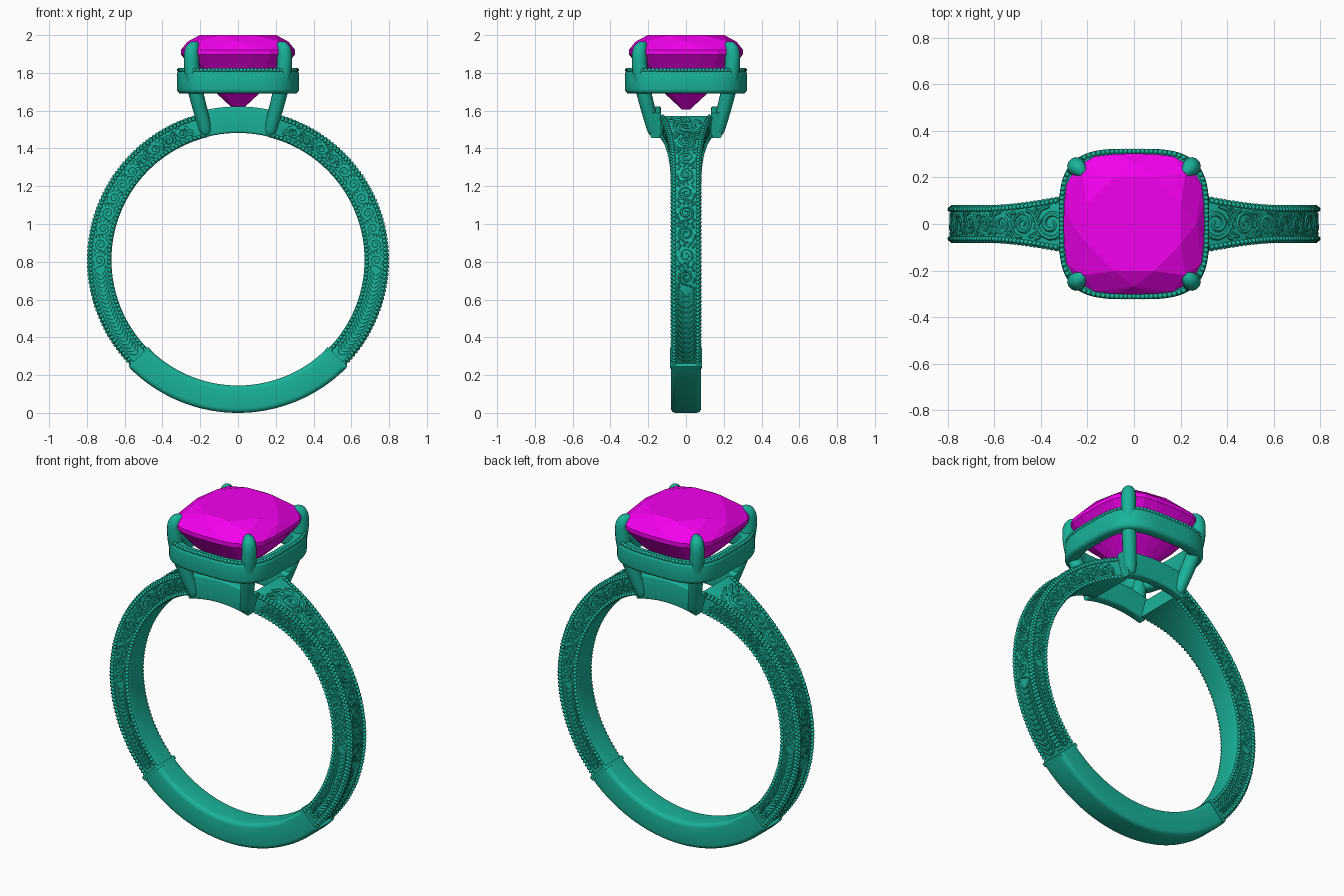
import bpy, bmesh
from math import sin, cos, pi, radians
from mathutils import Vector

if "Cube" in bpy.data.objects:
    bpy.data.objects.remove(bpy.data.objects["Cube"])

C = 0.81  # height of the ring centre


def material(name, rgb):
    m = bpy.data.materials.new(name)
    m.diffuse_color = (*rgb, 1)
    m.use_nodes = True
    m.node_tree.nodes["Principled BSDF"].inputs["Base Color"].default_value = m.diffuse_color
    return m


METAL = material("green_metal", (0.01, 0.45, 0.32))
GEM = material("magenta_gem", (0.9, 0.0, 0.85))


def finish(ob, mat, smooth=True):
    ob.data.materials.append(mat)
    bpy.ops.object.select_all(action='DESELECT')
    ob.select_set(True)
    bpy.context.view_layer.objects.active = ob
    if ob.type == 'CURVE':
        bpy.ops.object.convert(target='MESH')
    if smooth:
        bpy.ops.object.shade_smooth_by_angle(angle=radians(40))
    return ob


def mesh_object(name, verts, faces, mat=METAL):
    me = bpy.data.meshes.new(name)
    me.from_pydata(verts, [], faces)
    bm = bmesh.new()
    bm.from_mesh(me)
    bmesh.ops.recalc_face_normals(bm, faces=bm.faces)
    bm.to_mesh(me)
    bm.free()
    ob = bpy.data.objects.new(name, me)
    bpy.context.collection.objects.link(ob)
    return finish(ob, mat)


def curve_object(name, strokes, kind='POLY', res=1):
    """Tubes through (point, radius) lists."""
    cu = bpy.data.curves.new(name, 'CURVE')
    cu.dimensions = '3D'
    cu.bevel_depth = 1
    cu.bevel_resolution = res
    cu.use_fill_caps = True
    for pts in strokes:
        sp = cu.splines.new(kind)
        sp.points.add(len(pts) - 1)
        for p, (co, r) in zip(sp.points, pts):
            p.co = (*co, 1)
            p.radius = r
        if kind == 'NURBS':
            sp.order_u = 3
            sp.use_endpoint_u = True
            sp.resolution_u = 5
    ob = bpy.data.objects.new(name, cu)
    bpy.context.collection.objects.link(ob)
    return finish(ob, METAL)


def loft(rows, closed=False):
    n, m = len(rows[0]), len(rows)
    faces = [(i * n + j, i * n + (j + 1) % n, (i + 1) % m * n + (j + 1) % n, (i + 1) % m * n + j)
             for i in range(m if closed else m - 1) for j in range(n)]
    if not closed:
        faces += [tuple(range(n)), tuple(range((m - 1) * n, m * n))]
    return [p for row in rows for p in row], faces


def rounded(a0, a1, b0, b1, c, seg=4):
    """Rounded rectangle as (a, b) points."""
    out = []
    for k, (a, b) in enumerate([(a1 - c, b1 - c), (a0 + c, b1 - c), (a0 + c, b0 + c), (a1 - c, b0 + c)]):
        for i in range(seg + 1):
            t = (k + i / seg) * pi / 2
            out.append((a + c * cos(t), b + c * sin(t)))
    return out


def polar(deg, r, y, sx=1):
    return Vector((sx * r * cos(radians(deg)), y, C + r * sin(radians(deg))))


def width(deg):
    """Half width of the shank, flaring towards the head."""
    return 0.08 + 0.075 * max(0, (deg - 35) / 43) ** 2


def arc(name, d0, d1, steps, prof, sx=1):
    degs = [d0 + (d1 - d0) * i / steps for i in range(steps + 1)]
    mesh_object(name, *loft([[polar(d, r, y, sx) for r, y in prof(d)] for d in degs]))


def shank_profile(d):
    w = width(d) - 0.011
    return rounded(0.67, 0.786, -w, w, 0.008)


# Band: plain bottom, engraved shoulders, collars where they meet
arc("plain_band", -135, -45, 50, lambda d: rounded(0.665, 0.81, -0.08, 0.08, 0.025))
for sx, side in ((1, "right"), (-1, "left")):
    arc(side + "_shoulder", -46, 76, 70, shank_profile, sx)
    arc(side + "_collar", -45.8, -44.2, 2, lambda d: rounded(0.663, 0.808, -0.084, 0.084, 0.012), sx)

# Bridge rails between the prongs
for sy, side in ((-1, "front"), (1, "back")):
    arc(side + "_bridge", 73.5, 106.5, 16,
        lambda d: rounded(0.672, 0.812, sy * 0.16 - 0.028, sy * 0.16 + 0.028, 0.012))


# Cushion outline shared by gallery and gem
def cushion(a, t, z, p=3.5):
    k = a / (abs(cos(t)) ** p + abs(sin(t)) ** p) ** (1 / p)
    return Vector((k * cos(t), k * sin(t), z))


gallery = rounded(0.255, 0.323, 1.69, 1.815, 0.024)
mesh_object("gallery_ring", *loft([[cushion(a, 2 * pi * i / 96, z) for a, z in gallery]
                                  for i in range(96)], closed=True))


# Bead rows
def beads(name, centres, r):
    bm = bmesh.new()
    bmesh.ops.create_icosphere(bm, subdivisions=2, radius=r)
    tv = [v.co.copy() for v in bm.verts]
    tf = [[v.index for v in f.verts] for f in bm.faces]
    bm.free()
    mesh_object(name, [c + v for c in centres for v in tv],
                [[i + k * len(tv) for i in f] for k in range(len(centres)) for f in tf])


row = []
for sx in (1, -1):
    for sy in (1, -1):
        for r, inset in ((0.79, 0.017), (0.781, 0.009), (0.683, 0.009)):
            n = int(radians(118) * r / 0.021)
            for i in range(n + 1):
                d = -44 + 118 * i / n
                row.append(polar(d, r, sy * (width(d) - inset), sx))
beads("shoulder_beading", row, 0.0108)
beads("gallery_beading", [cushion(0.312, 2 * pi * i / 108, 1.815) for i in range(108)], 0.0115)


# Engraving: strokes drawn in (along, across) units, then wrapped on the band
def taper(pts, r):
    n = len(pts) - 1
    return [(x, u, r * (0.35 + 0.65 * sin(pi * (0.12 + 0.76 * i / n)))) for i, (x, u) in enumerate(pts)]


def scroll(f):
    spiral = [(-1.5, 0.9), (-1.2, 0.75), (-0.98, 0.4)]
    for i in range(23):
        a, rad = pi + i / 22 * 3.3 * pi, 0.85 * (1 - 0.85 * i / 22)
        spiral.append((rad * cos(a), rad * sin(a)))
    leaves = [[(0.7, -0.65), (0.95, -0.75), (1.2, -0.97)],
              [(0.85, -0.2), (1.15, -0.35), (1.45, -0.75)],
              [(0.9, 0.25), (1.2, 0.15), (1.5, -0.25)],
              [(0.5, 0.85), (0.8, 0.75), (1.1, 0.5)],
              [(-0.65, -0.75), (-0.9, -0.85), (-1.15, -0.65)],
              [(-0.75, 0.75), (-0.45, 0.92), (-0.1, 0.95)]]
    return [taper([(x, f * u) for x, u in s], 0.15) for s in [spiral] + leaves]


def wheat(f):
    return [taper([(0, s * 0.08), (0.3, s * 0.4), (0.62, s * 0.7), (1.05, s * 0.92)], 0.19) for s in (1, -1)]


def engrave(place, half, radius, start, middle, end):
    """Wheat leaves from start to middle, scrolls from there to end (degrees)."""
    out, d, f = [], start, 1
    while True:
        h = half(d)
        unit = h / radius * 180 / pi
        leafy = d < middle
        if d + (1.1 if leafy else 1.4) * unit > end:
            return out
        for s in (wheat(f) if leafy else scroll(f)):
            out.append([(place(d + x * unit, u), r * h) for x, u, r in s])
        d += unit * (0.6 if leafy else 2.3)
        if leafy and d >= middle:
            d += unit * 1.6
        f = -f


outer, sides = [], []
for sx in (1, -1):
    outer += engrave(lambda d, u: polar(d, 0.786, u * (width(d) - 0.03), sx),
                     lambda d: width(d) - 0.03, 0.786, -43, -14, 77)
    for sy in (1, -1):
        sides += engrave(lambda d, u: polar(d, 0.732 + u * 0.036, sy * (width(d) - 0.011), sx),
                         lambda d: 0.037, 0.732, -43, -6, 75)
curve_object("outer_engraving", outer)
curve_object("side_engraving", sides)

# Prongs: (diagonal offset, height, radius)
PRONG = [(0.166, 1.468, 0.012), (0.167, 1.475, 0.03), (0.18, 1.53, 0.036), (0.215, 1.66, 0.039),
         (0.24, 1.77, 0.041), (0.248, 1.88, 0.041), (0.243, 1.93, 0.038),
         (0.222, 1.945, 0.026), (0.195, 1.945, 0.006)]
for sx, a in ((1, "right"), (-1, "left")):
    for sy, b in ((-1, "front"), (1, "back")):
        curve_object(f"{b}_{a}_prong", [[(Vector((sx * d, sy * d, z)), r) for d, z, r in PRONG]], 'NURBS', 5)

# Gem: hull of faceted cushion rings
bm = bmesh.new()
for a, z, n, off in ((0.205, 2.0, 8, 0.5), (0.268, 1.965, 8, 0), (0.302, 1.922, 24, 0), (0.302, 1.898, 24, 0),
                     (0.22, 1.79, 16, 0.5), (0.02, 1.605, 8, 0)):
    for i in range(n):
        bm.verts.new(cushion(a, 2 * pi * (i + off) / n, z))
bmesh.ops.convex_hull(bm, input=bm.verts)
bmesh.ops.dissolve_limit(bm, angle_limit=radians(1), verts=bm.verts, edges=bm.edges)
bmesh.ops.recalc_face_normals(bm, faces=bm.faces)
me = bpy.data.meshes.new("cushion_gem")
bm.to_mesh(me)
bm.free()
gem = bpy.data.objects.new("cushion_gem", me)
bpy.context.collection.objects.link(gem)
finish(gem, GEM, smooth=False)
